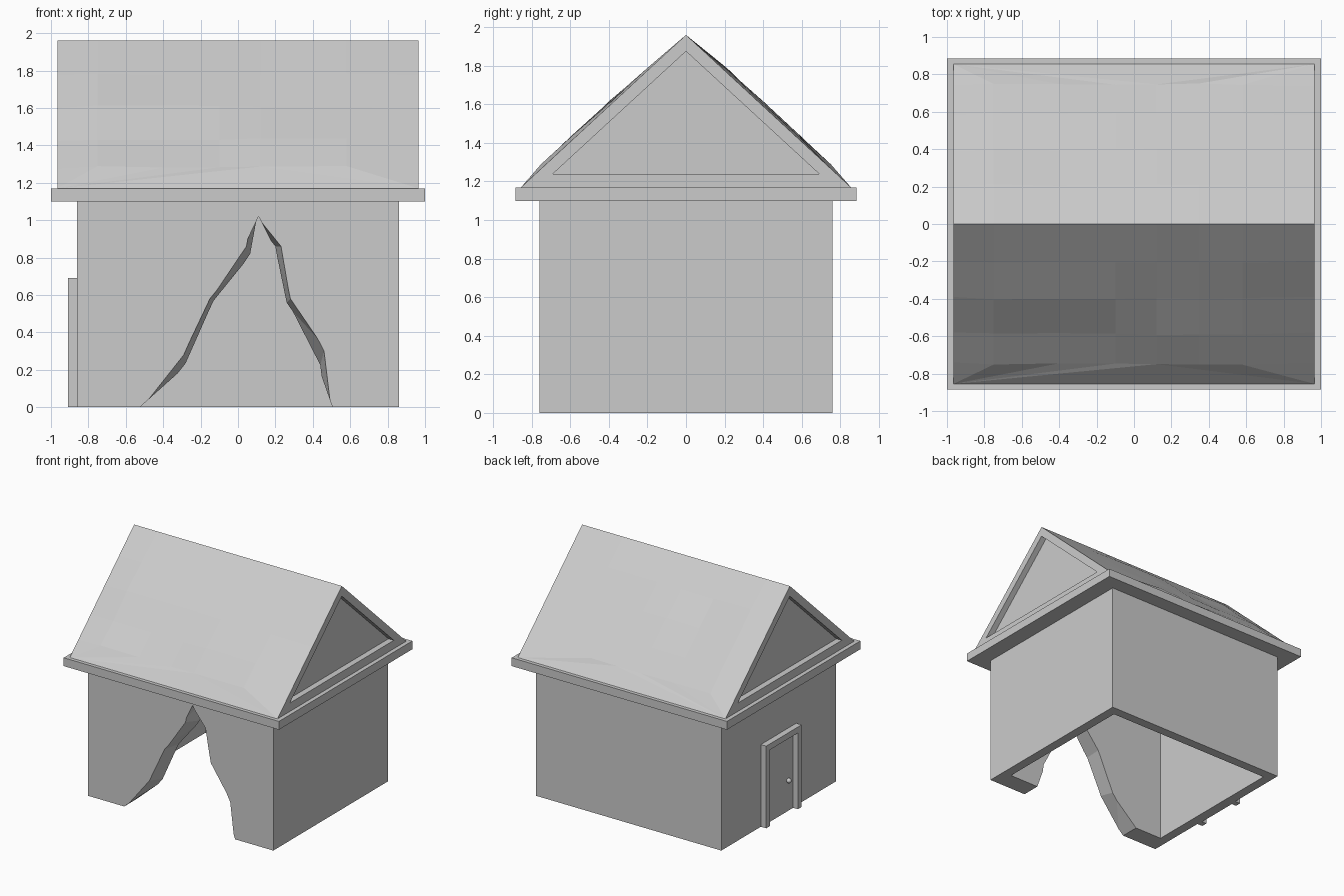
import bpy, bmesh, random
from mathutils import Vector

if "Cube" in bpy.data.objects:
    bpy.data.objects.remove(bpy.data.objects["Cube"])

random.seed(4)


def finish(name, bm):
    bmesh.ops.recalc_face_normals(bm, faces=bm.faces)
    me = bpy.data.meshes.new(name)
    bm.to_mesh(me)
    bm.free()
    ob = bpy.data.objects.new(name, me)
    bpy.context.collection.objects.link(ob)
    return ob


def box(name, x, y, z):
    bm = bmesh.new()
    bmesh.ops.create_cube(bm, size=1)
    for v in bm.verts:
        v.co = [lo + (c + 0.5) * (hi - lo) for c, (lo, hi) in zip(v.co, (x, y, z))]
    return finish(name, bm)


def cut(ob, cutter):
    mod = ob.modifiers.new("cut", 'BOOLEAN')
    mod.operation = 'DIFFERENCE'
    mod.solver = 'EXACT'
    mod.object = cutter
    bpy.context.view_layer.objects.active = ob
    bpy.ops.object.modifier_apply(modifier=mod.name)
    bpy.data.objects.remove(cutter, do_unlink=True)


# Hollow walls, thicker at the front
walls = box("walls", (-.86, .86), (-.76, .76), (0, 1.1))
cut(walls, box("room_cutter", (-.78, .78), (-.60, .68), (-.2, 1.3)))

# Jagged breach through the front wall, narrower on the inside
front = [(-.525, -.1), (-.525, 0), (-.29, .28), (-.15, .58), (.045, .86), (.11, 1.02),
         (.23, .86), (.28, .58), (.46, .30), (.505, 0), (.505, -.1)]
back = [(-.525, -.1), (-.525, 0), (-.28, .235), (-.13, .57), (.065, .82), (.11, 1.02),
        (.20, .86), (.26, .56), (.44, .225), (.505, 0), (.505, -.1)]
bm = bmesh.new()
rings = []
for t in (-.3, 1.3):
    rings.append([bm.verts.new((a[0] + (b[0] - a[0]) * t, -.76 + .16 * t,
                                a[1] + (b[1] - a[1]) * t)) for a, b in zip(front, back)])
n = len(front)
for i in range(n):
    j = (i + 1) % n
    bm.faces.new((rings[0][i], rings[0][j], rings[1][j], rings[1][i]))
for r in rings:
    bm.faces.new(r)
bmesh.ops.recalc_face_normals(bm, faces=bm.faces)
bmesh.ops.triangulate(bm, faces=bm.faces)
cut(walls, finish("breach_cutter", bm))

# Cornice slab
box("cornice", (-1, 1), (-.885, .885), (1.1, 1.17))

# Roof: uneven slopes and recessed gables
W, D, Z0, Z1 = .965, .855, 1.17, 1.96
cols = [-W, -.75, -.4, -.1, .12, .35, .58, W]
rows = [0, .2, .39, .58, .74]
bm = bmesh.new()
ridge = [bm.verts.new((x, 0, Z1)) for x in cols]
corner = {}
for s in (-1, 1):
    out = Vector((0, s * (Z1 - Z0), D)).normalized()
    grid = [ridge]
    for y in rows[1:]:
        line = []
        for x in cols:
            lift = 0 if abs(x) == W else random.uniform(.004, .02)
            p = Vector((x, s * y, Z1 - (Z1 - Z0) * y / D)) + out * lift
            line.append(bm.verts.new(p))
        grid.append(line)
    for a, b in zip(grid, grid[1:]):
        for i in range(len(cols) - 1):
            bm.faces.new((a[i], a[i + 1], b[i + 1], b[i]))
    # eave strip fans out to the two lower corners
    left, right = (bm.verts.new((x, s * D, Z0)) for x in (-W, W))
    corner[-1, s], corner[1, s] = left, right
    low, mid = grid[-1], 4
    for i in range(len(cols) - 1):
        bm.faces.new((low[i], low[i + 1], left if i < mid else right))
    bm.faces.new((low[mid], right, left))
bm.faces.new((corner[-1, -1], corner[1, -1], corner[1, 1], corner[-1, 1]))
for sx, top in ((-1, ridge[0]), (1, ridge[-1])):
    outer = [corner[sx, -1], corner[sx, 1], top]
    shape = [(-.69, 1.24), (.69, 1.24), (0, 1.875)]
    rim = [bm.verts.new((sx * W, y, z)) for y, z in shape]
    deep = [bm.verts.new((sx * (W - .05), y, z)) for y, z in shape]
    for i in range(3):
        j = (i + 1) % 3
        bm.faces.new((outer[i], outer[j], rim[j], rim[i]))
        bm.faces.new((rim[i], rim[j], deep[j], deep[i]))
    bm.faces.new(deep)
finish("roof", bm)

# Door with frame and knob on the left wall
box("door", (-.866, -.85), (-.185, .185), (0, .64))
for side, y in (("left", .185), ("right", -.235)):
    box("door_post_" + side, (-.91, -.85), (y, y + .05), (0, .64))
box("door_lintel", (-.91, -.85), (-.235, .235), (.64, .69))
bpy.ops.mesh.primitive_uv_sphere_add(segments=12, ring_count=8, radius=.02,
                                     location=(-.88, -.11, .26))
bpy.context.object.name = "door_knob"
bpy.ops.object.shade_smooth_by_angle()
